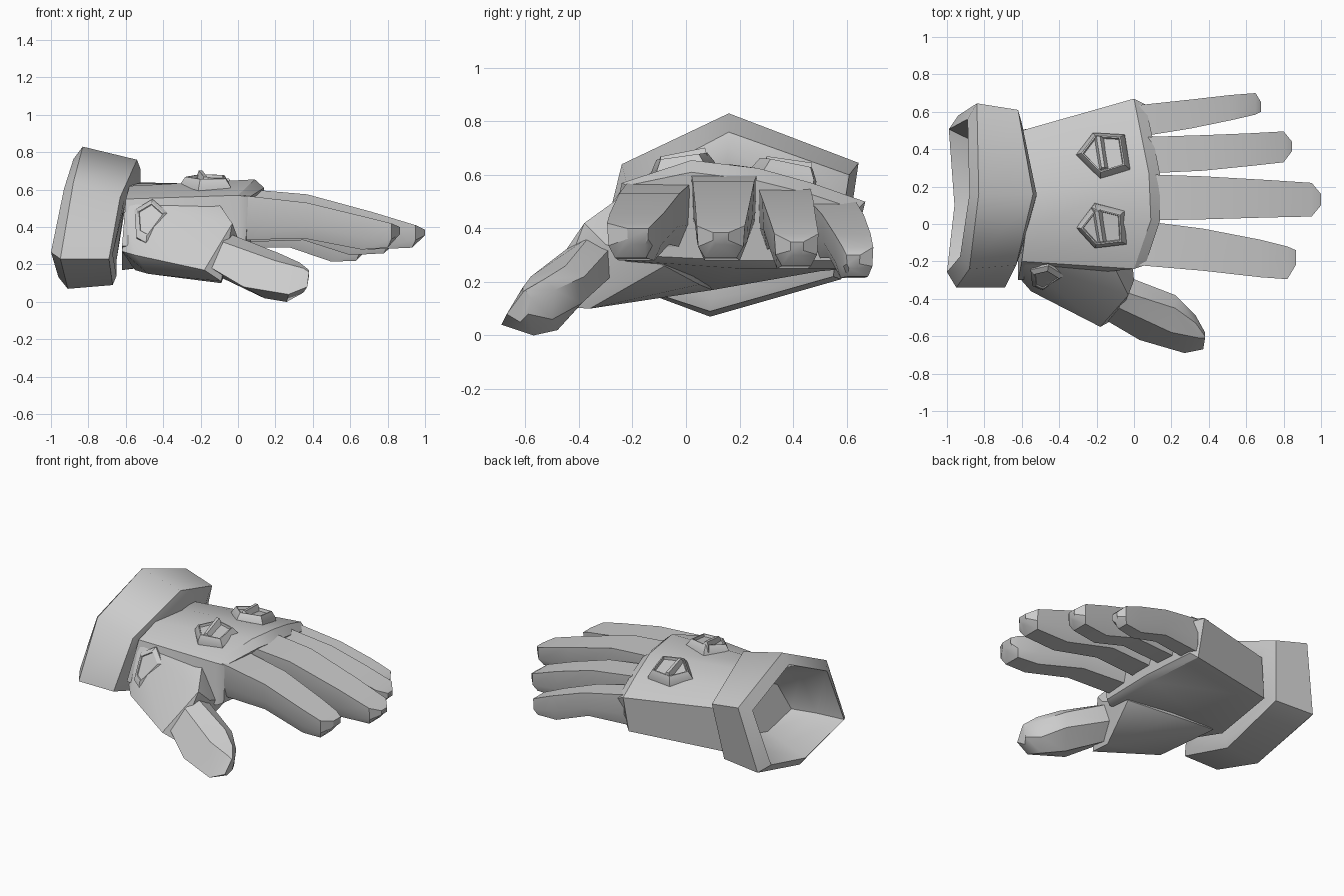
import bpy, bmesh, math
from mathutils import Vector, Matrix

if "Cube" in bpy.data.objects:
    bpy.data.objects.remove(bpy.data.objects["Cube"])

grey = bpy.data.materials.new("light_grey")
grey.diffuse_color = (0.6, 0.6, 0.6, 1)
grey.use_nodes = True
grey.node_tree.nodes["Principled BSDF"].inputs["Base Color"].default_value = grey.diffuse_color


def finish(name, bm, angle=30):
    bmesh.ops.recalc_face_normals(bm, faces=bm.faces)
    mesh = bpy.data.meshes.new(name)
    bm.to_mesh(mesh)
    bm.free()
    mesh.materials.append(grey)
    ob = bpy.data.objects.new(name, mesh)
    bpy.context.collection.objects.link(ob)
    bpy.ops.object.select_all(action='DESELECT')
    ob.select_set(True)
    bpy.context.view_layer.objects.active = ob
    bpy.ops.object.shade_smooth_by_angle(angle=math.radians(angle))
    return ob


def loft(name, rings, angle=30):
    """Skin a row of rings that share one point count, and cap both ends."""
    bm = bmesh.new()
    vs = [[bm.verts.new(p) for p in r] for r in rings]
    n = len(rings[0])
    for a, b in zip(vs, vs[1:]):
        for i in range(n):
            j = (i + 1) % n
            bm.faces.new((a[i], a[j], b[j], b[i]))
    bm.faces.new(vs[0])
    bm.faces.new(vs[-1])
    return finish(name, bm, angle)


def hull(name, points):
    bm = bmesh.new()
    for p in points:
        bm.verts.new(p)
    bmesh.ops.convex_hull(bm, input=bm.verts)
    bmesh.ops.delete(bm, geom=[v for v in bm.verts if not v.link_faces], context='VERTS')
    bmesh.ops.dissolve_limit(bm, angle_limit=0.02, verts=bm.verts, edges=bm.edges)
    return finish(name, bm)


def shrink(ring, factor, dx):
    """Scale a ring about its centre in y and z, and shift it along x."""
    c = sum((Vector(p) for p in ring), Vector()) / len(ring)
    return [(p[0] + dx, c.y + (p[1] - c.y) * factor, c.z + (p[2] - c.z) * factor) for p in ring]


# Flared hollow cuff with a thick sloping rim
back = [(-.83, .16, .83), (-.84, .645, .645), (-.94, .58, .21),
        (-.91, .09, .07), (-.95, -.34, .23), (-.88, -.24, .64)]
front = [(-.54, .16, .76), (-.62, .61, .6), (-.67, .55, .22),
         (-.67, .09, .09), (-.69, -.34, .23), (-.63, -.22, .56)]
loft("cuff", [shrink(front, .52, -.02), shrink(back, .66, .1), shrink(back, .83, -.05), back,
              front, shrink(front, .85, .02), shrink(front, .6, .02)], 50)

# Palm with knuckle band
wrist = [(-.62, -.3, .3), (-.6, -.2, .55), (-.58, -.05, .62), (-.57, .16, .64),
         (-.58, .36, .6), (-.6, .5, .52), (-.62, .5, .24), (-.62, .1, .17)]
knuckle = [(0, -.23, .28), (0, -.24, .57), (.09, .02, .655), (.08, .27, .625),
           (.04, .47, .57), (0, .67, .5), (0, .61, .25), (.03, .2, .25)]
band = [(.04, -.21, .3), (.06, -.22, .56), (.14, .02, .61), (.14, .26, .58),
        (.1, .46, .53), (.06, .64, .47), (.04, .58, .28), (.07, .2, .28)]
loft("palm", [wrist, knuckle, band])

# Thumb root swelling out of the palm
hull("thumb_root", [(-.6, -.2, .53), (-.62, -.28, .27), (-.55, -.36, .25), (-.48, -.32, .15),
                    (-.03, -.38, .42), (0, -.3, .34), (-.09, -.36, .1), (-.09, -.5, .11),
                    (-.18, -.55, .17), (-.12, -.2, .55), (-.02, -.08, .26), (-.3, .05, .19),
                    (-.55, .1, .17)])

# Thumb
loft("thumb", [
    [(-.06, -.36, .37), (-.08, -.45, .32), (-.14, -.52, .18),
     (-.09, -.38, .13), (-.06, -.28, .22), (-.04, -.28, .33)],
    [(.22, -.45, .26), (.2, -.58, .22), (.03, -.62, .08),
     (.14, -.48, .02), (.21, -.39, .12), (.22, -.38, .22)],
    [(.33, -.53, .21), (.35, -.61, .18), (.27, -.69, .04),
     (.26, -.57, .0), (.32, -.5, .06), (.33, -.49, .17)],
    [(.38, -.6, .17), (.38, -.61, .16), (.37, -.67, .08),
     (.35, -.62, .05), (.37, -.59, .08), (.38, -.58, .14)]], 35)


# Fingers: stations of x, y range, top z and bottom z
def finger(name, stations):
    rings = []
    for x, y0, y1, top, bottom in stations:
        mid, w = bottom + (top - bottom) * .35, y1 - y0
        rings.append([(x, y0, top), (x, y1, top), (x, y1 - .03 * w, mid),
                      (x - .02, y1 - .17 * w, bottom), (x - .02, y0 + .17 * w, bottom),
                      (x, y0 + .03 * w, mid)])
    loft(name, rings)


finger("index_finger", [(.02, -.22, .02, .57, .33), (.37, -.25, -.025, .53, .34),
                        (.68, -.285, -.085, .455, .28), (.82, -.295, -.12, .42, .29),
                        (.865, -.22, -.14, .4, .34)])
finger("middle_finger", [(.08, .02, .265, .6, .34), (.37, .025, .255, .575, .36),
                         (.72, .035, .235, .48, .28), (.95, .04, .22, .41, .29),
                         (1.0, .1, .16, .385, .34)])
finger("ring_finger", [(.05, .27, .465, .55, .32), (.37, .285, .475, .51, .33),
                       (.62, .31, .485, .44, .25), (.8, .33, .495, .38, .26),
                       (.845, .39, .44, .35, .3)])
finger("little_finger", [(.02, .465, .635, .5, .29), (.3, .51, .665, .45, .29),
                         (.52, .555, .69, .38, .215), (.65, .585, .7, .33, .22),
                         (.68, .6, .65, .3, .25)])


# Pentagon studs: raised rim, sunken middle and a slanting ridge
def stud(name, centre, normal, points, height, inner, ridge):
    rot = Vector((0, 0, 1)).rotation_difference(Vector(normal)).to_matrix().to_4x4()
    mat = Matrix.Translation(centre) @ rot

    def ring(f, z):
        return [mat @ Vector((x * f, y * f, z)) for x, y in points]
    loft(name, [ring(1, -.06), ring(1, 0), ring(inner + .06, height),
                ring(inner, height), ring(inner - .03, height * .6)])
    if ridge:
        base = [(-.06, .1, 0), (.01, .1, 0), (.04, -.08, 0), (-.03, -.1, 0)]
        crest = [(-.04, .09, height + .02), (-.02, .09, height + .02),
                 (.005, -.08, height + .01), (-.012, -.08, height + .01)]
        loft(name + "_ridge", [[mat @ Vector(p) for p in r] for r in (base, crest)])


pentagon = [(-.06, .12), (.11, .11), (.14, -.08), (-.02, -.13), (-.15, .0)]
stud("outer_knuckle_stud", (-.16, .37, .6), (-.03, .2, 1), pentagon, .045, .74, True)
stud("inner_knuckle_stud", (-.17, -.01, .63), (0, -.14, 1),
     [(-.04, .12), (.12, .08), (.13, -.1), (-.04, -.12), (-.14, -.01)], .04, .74, True)
side = [(.1, .03), (.02, .125), (-.08, .07), (-.08, -.1), (-.03, -.14)]
stud("thumb_stud", (-.47, -.285, .44), (-.1, -.86, .5), side, .015, .7, False)
